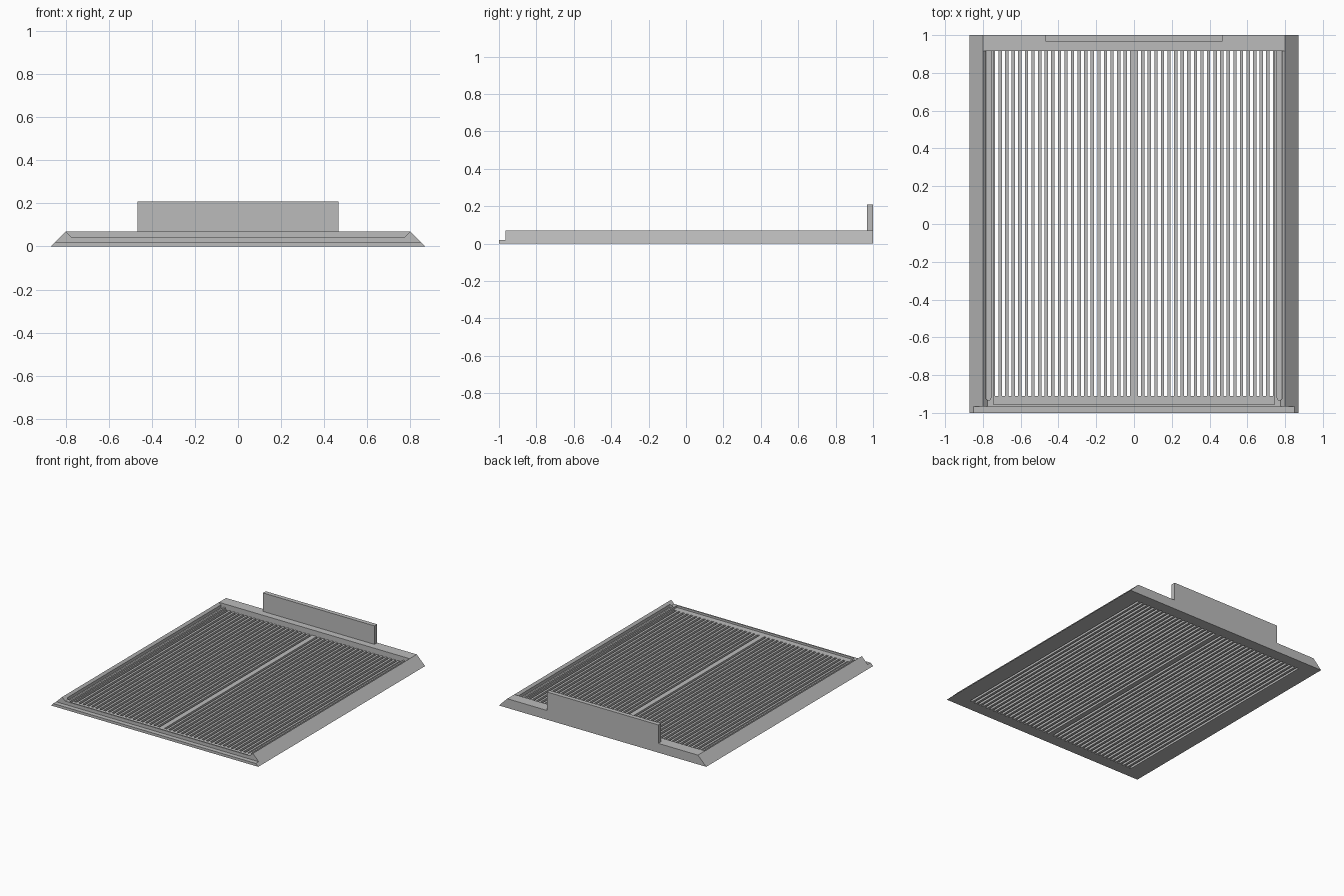
import bpy, bmesh, math
from mathutils import Vector

cube = bpy.data.objects.get("Cube")
if cube:
    bpy.data.objects.remove(cube, do_unlink=True)

grey = bpy.data.materials.new("plain grey")
grey.use_nodes = True
colour = (0.5, 0.5, 0.5, 1)
grey.diffuse_color = colour
grey.node_tree.nodes["Principled BSDF"].inputs["Base Color"].default_value = colour


def prism(bm, points, offset):
    """Extrude a closed outline along an offset."""
    face = bm.faces.new([bm.verts.new(p) for p in points])
    moved = bmesh.ops.extrude_face_region(bm, geom=[face])
    verts = [v for v in moved["geom"] if isinstance(v, bmesh.types.BMVert)]
    bmesh.ops.translate(bm, vec=Vector(offset), verts=verts)


def box(bm, x0, x1, y0, y1, z0, z1):
    prism(bm, [(x0, y0, z0), (x1, y0, z0), (x1, y1, z0), (x0, y1, z0)], (0, 0, z1 - z0))


def along_y(bm, profile, y0, y1):
    prism(bm, [(x, y0, z) for x, z in profile], (0, y1 - y0, 0))


def finish(bm, name):
    bmesh.ops.recalc_face_normals(bm, faces=bm.faces)
    mesh = bpy.data.meshes.new(name)
    bm.to_mesh(mesh)
    bm.free()
    mesh.materials.append(grey)
    obj = bpy.data.objects.new(name, mesh)
    bpy.context.collection.objects.link(obj)
    return obj


def carve(target, bm, name):
    """Subtract a cutter and discard it."""
    cutter = finish(bm, name)
    cutter.hide_render = True
    mod = target.modifiers.new(name, "BOOLEAN")
    mod.operation = "DIFFERENCE"
    mod.solver = "EXACT"
    mod.object = cutter
    bpy.context.view_layer.objects.active = target
    bpy.ops.object.modifier_apply(modifier=mod.name)
    bpy.data.objects.remove(cutter, do_unlink=True)


BACK = 0.915     # front face of the rear bar
GRILL = 0.735    # half width of the slotted area

# Tray body with sloping sides
bm = bmesh.new()
along_y(bm, [(-0.87, 0), (0.87, 0), (0.80, 0.07), (-0.80, 0.07)], -1, 1)
tray = finish(bm, "grill_tray")

# Low lip along the front
bm = bmesh.new()
box(bm, -1, 1, -1.1, -0.965, 0.02, 0.2)
carve(tray, bm, "lip_cutter")

# Chamfered recess, open at the front
bm = bmesh.new()
along_y(bm, [(-0.775, 0.045), (0.775, 0.045), (0.81, 0.08), (-0.81, 0.08)], -1.1, BACK)
carve(tray, bm, "recess_cutter")

# Sunken floor of the grill
bm = bmesh.new()
box(bm, -0.745, 0.745, -0.955, BACK, 0.03, 0.1)
carve(tray, bm, "floor_cutter")

# Round-ended grooves beside the floor
bm = bmesh.new()
radius = 0.013
for side in (-1, 1):
    cx = side * 0.771
    arc = [math.pi + math.pi * i / 10 for i in range(11)]
    outline = [(cx + radius * math.cos(a), -0.92 + radius * math.sin(a), 0.03) for a in arc]
    outline += [(cx + radius, BACK, 0.03), (cx - radius, BACK, 0.03)]
    prism(bm, outline, (0, 0, 0.1))
carve(tray, bm, "groove_cutter")

# Rows of slots on both sides of the centre bar
bm = bmesh.new()
count, gap, middle = 21, 0.0175, 0.02
pitch = (GRILL - middle - gap) / (count - 1)
for side in (-1, 1):
    for i in range(count):
        x = side * (middle + gap / 2 + i * pitch)
        box(bm, x - gap / 2, x + gap / 2, -0.91, BACK, -0.1, 0.1)
carve(tray, bm, "slot_cutter")

# Upright tab on the rear bar
bm = bmesh.new()
box(bm, -0.468, 0.468, 0.967, 1, 0.07, 0.21)
finish(bm, "rear_tab")
